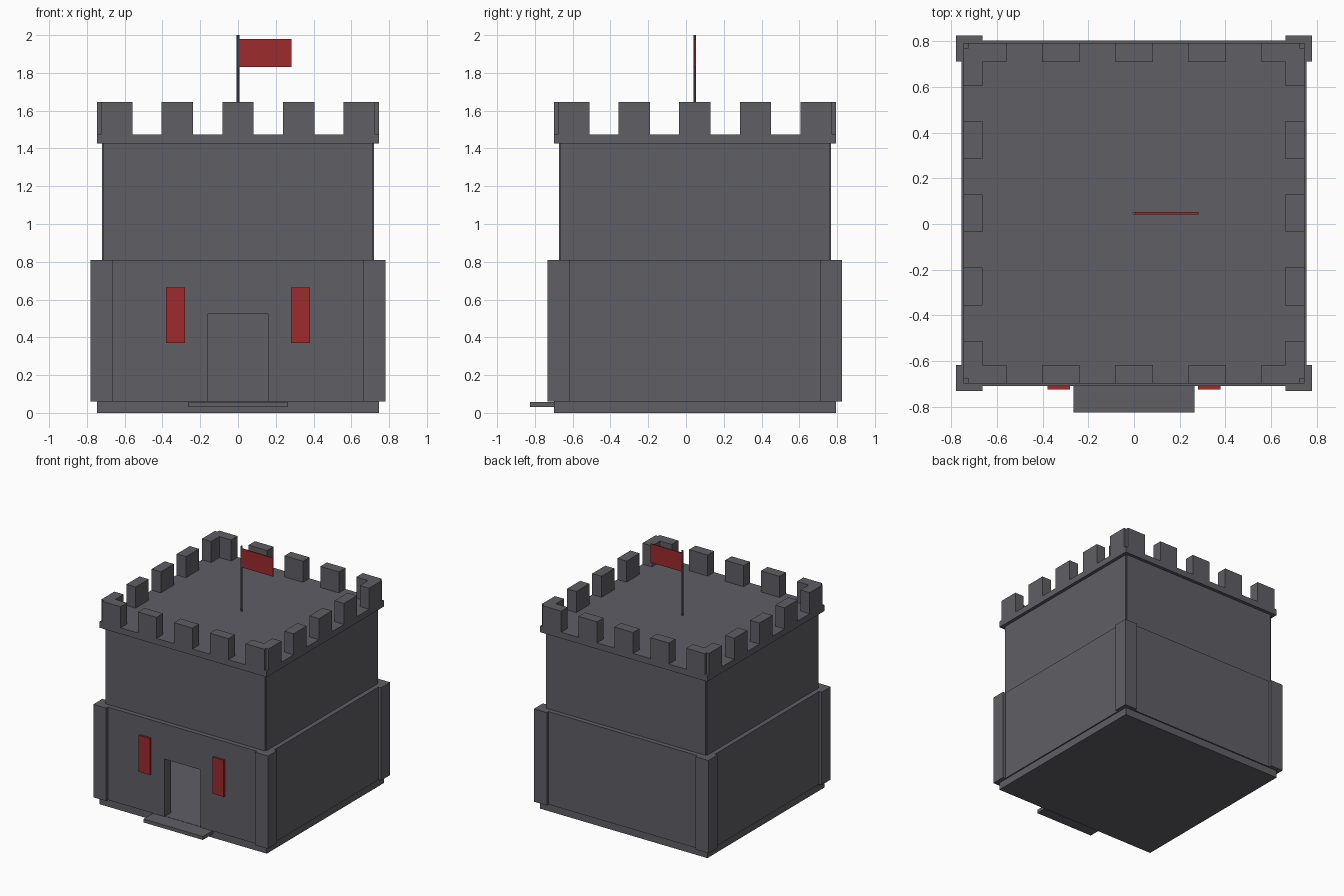
import bpy
import bmesh
from mathutils import Vector

cube = bpy.data.objects.get("Cube")
if cube:
    bpy.data.objects.remove(cube, do_unlink=True)

CY = 0.047          # centre of the keep in y; the doorstep offsets it
WALL, UPPER, RIM = 0.757, 0.72, 0.747    # half widths
T = 0.085           # wall thickness
BASE, LEDGE, EAVE, ROOF, TOP = 0.06, 0.81, 1.425, 1.475, 1.645


def material(name, colour):
    m = bpy.data.materials.new(name)
    m.use_nodes = True
    m.diffuse_color = colour
    m.node_tree.nodes["Principled BSDF"].inputs["Base Color"].default_value = colour
    return m


stone = material("grey stone", (0.115, 0.112, 0.130, 1))
red = material("red", (0.34, 0.024, 0.026, 1))


def finish(name, bm, mat):
    bmesh.ops.recalc_face_normals(bm, faces=bm.faces)
    mesh = bpy.data.meshes.new(name)
    bm.to_mesh(mesh)
    bm.free()
    mesh.materials.append(mat)
    ob = bpy.data.objects.new(name, mesh)
    bpy.context.collection.objects.link(ob)
    return ob


def box(name, x, y, z, mat=stone):
    """Box from (low, high) ranges; y is measured from the keep's centre."""
    bm = bmesh.new()
    bmesh.ops.create_cube(bm, size=1)
    for v in bm.verts:
        v.co = Vector(r[0] if c < 0 else r[1] for c, r in zip(v.co, (x, y, z)))
        v.co.y += CY
    return finish(name, bm, mat)


def span(a, b, sign):
    return tuple(sorted((a * sign, b * sign)))


# Foundation and doorstep
box("foundation", (-RIM, RIM), (-RIM, RIM), (0, BASE))
box("doorstep", (-0.265, 0.265), (-0.874, -RIM + 0.02), (0.03, BASE - 0.002))

# Front wall with an open doorway
bm = bmesh.new()
half = [(0.16, 0.525), (0.16, BASE), (WALL, BASE), (WALL, LEDGE)]
outline = half + [(-x, z) for x, z in reversed(half)]
face = bm.faces.new([bm.verts.new((x, CY - WALL, z)) for x, z in outline])
new = bmesh.ops.extrude_face_region(bm, geom=[face])["geom"]
bmesh.ops.translate(bm, verts=[v for v in new if isinstance(v, bmesh.types.BMVert)],
                    vec=(0, T, 0))
finish("front_wall", bm, stone)

# Remaining lower walls
box("back_wall", (-WALL, WALL), (WALL - T, WALL), (BASE, LEDGE))
for side, s in (("left", 1), ("right", -1)):
    box(side + "_wall", span(WALL - T, WALL, s), (T - WALL, WALL - T), (BASE, LEDGE))
    box(side + "_window", span(0.28, 0.38, s), (-0.772, -WALL + 0.01), (0.37, 0.665), red)

# Upper walls, with a slight notch down each corner
inner = WALL - T
for side, s in (("left", 1), ("right", -1)):
    box(side + "_upper_wall", span(inner, UPPER, s), (-0.712, 0.712), (LEDGE, EAVE))
for side, s in (("back", 1), ("front", -1)):
    box(side + "_upper_wall", (-0.712, 0.712), span(inner, UPPER, s), (LEDGE, EAVE))

# Corner buttresses
for ns, sy in (("back", 1), ("front", -1)):
    for ew, sx in (("left", 1), ("right", -1)):
        box(f"{ns}_{ew}_buttress", span(0.665, 0.78, sx), span(0.665, 0.78, sy),
            (BASE, LEDGE))

# Roof slab and battlements
box("roof", (-RIM, RIM), (-RIM, RIM), (EAVE, ROOF))
for i in range(-2, 3):
    along = (i * 0.321 - 0.083, i * 0.321 + 0.083)
    for side, s in (("back", 1), ("front", -1)):
        box(f"{side}_merlon_{i + 3}", along, span(RIM - 0.083, RIM, s), (ROOF, TOP))
    for side, s in (("left", 1), ("right", -1)):
        box(f"{side}_merlon_{i + 3}", span(RIM - 0.083, RIM, s), along, (ROOF, TOP))

# Flagpole and flag
bm = bmesh.new()
bmesh.ops.create_cone(bm, cap_ends=True, segments=8, radius1=0.007, radius2=0.007,
                      depth=2 - ROOF)
bmesh.ops.translate(bm, verts=bm.verts, vec=(0, CY, (2 + ROOF) / 2))
finish("flagpole", bm, stone)
box("flag", (0.004, 0.283), (-0.005, 0.005), (1.83, 1.98), red)
